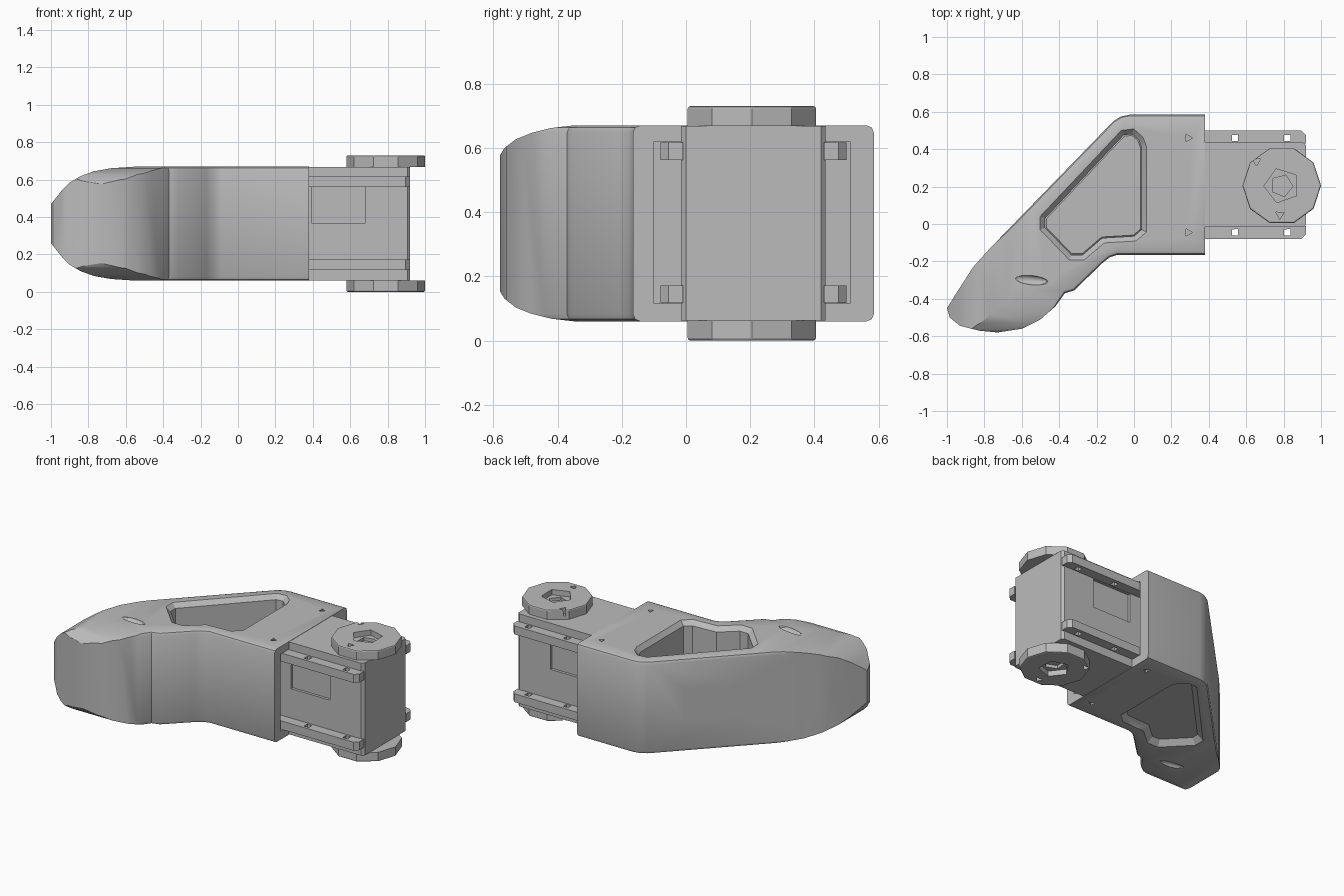
import bpy, bmesh, math
from mathutils import Matrix, Vector

cube = bpy.data.objects.get("Cube")
if cube:
    bpy.data.objects.remove(cube, do_unlink=True)

grey = bpy.data.materials.new("light_grey")
grey.use_nodes = True
COLOR = (0.5, 0.5, 0.5, 1)
grey.diffuse_color = COLOR
grey.node_tree.nodes["Principled BSDF"].inputs["Base Color"].default_value = COLOR

Z0, Z1, MID = 0.06, 0.67, 0.365


def finish(bm, name):
    bmesh.ops.recalc_face_normals(bm, faces=bm.faces)
    mesh = bpy.data.meshes.new(name)
    bm.to_mesh(mesh)
    bm.free()
    mesh.materials.append(grey)
    ob = bpy.data.objects.new(name, mesh)
    bpy.context.collection.objects.link(ob)
    return ob


def prism(name, pts, lo, hi, axis="z", bevel=0, keep=lambda e: True):
    """Extrude a 2D outline along an axis and chamfer its two rims."""
    place = {"z": lambda u, v, w: (u, v, w), "y": lambda u, v, w: (u, w, v),
             "x": lambda u, v, w: (w, u, v)}[axis]
    bm = bmesh.new()
    face = bm.faces.new([bm.verts.new(place(u, v, lo)) for u, v in pts])
    ext = bmesh.ops.extrude_face_region(bm, geom=[face])["geom"]
    shift = Vector(place(0, 0, hi - lo))
    bmesh.ops.translate(bm, verts=[v for v in ext if isinstance(v, bmesh.types.BMVert)], vec=shift)
    if bevel:
        bmesh.ops.recalc_face_normals(bm, faces=bm.faces)
        rims = [e for e in bm.edges
                if abs((e.verts[0].co - e.verts[1].co).dot(shift)) < 1e-6 and keep(e)]
        bmesh.ops.bevel(bm, geom=rims, offset=bevel, segments=2, profile=0.5, affect="EDGES")
    return finish(bm, name)


def box(name, lo, hi):
    return prism(name, [(lo[0], lo[1]), (hi[0], lo[1]), (hi[0], hi[1]), (lo[0], hi[1])], lo[2], hi[2])


def ring(cx, cy, r, n, turn=0.0):
    return [(cx + r * math.cos(turn + math.tau * i / n), cy + r * math.sin(turn + math.tau * i / n))
            for i in range(n)]


def boolean(ob, cutter, op="DIFFERENCE"):
    mod = ob.modifiers.new("cut", "BOOLEAN")
    mod.operation, mod.object, mod.solver = op, cutter, "EXACT"
    bpy.context.view_layer.objects.active = ob
    bpy.ops.object.modifier_apply(modifier=mod.name)
    bpy.data.objects.remove(cutter, do_unlink=True)


def smooth(ob, angle):
    bpy.ops.object.select_all(action="DESELECT")
    ob.select_set(True)
    bpy.context.view_layer.objects.active = ob
    bpy.ops.object.shade_smooth_by_angle(angle=math.radians(angle))


# Angled shell, extruded from its plan outline
outline = [(.38, .585), (-.02, .585), (-.07, .575), (-.11, .55), (-.77, -.13), (-.86, -.23),
           (-.95, -.37), (-1, -.45), (-.985, -.5), (-.93, -.545), (-.83, -.57), (-.73, -.58),
           (-.6, -.56), (-.5, -.51), (-.42, -.44), (-.37, -.37), (-.32, -.355), (-.17, -.21),
           (-.13, -.178), (-.09, -.165), (.38, -.165)]
shell = prism("shell", outline, Z0, Z1, bevel=.022,
              keep=lambda e: not all(v.co.x > .37 for v in e.verts))

# Toe rounding, seen from the front and from the side
toe_front = [(-1.01, .09), (-.98, .13), (-.94, .18), (-.9, .22), (-.84, .255), (-.77, .28),
             (-.68, .296), (-.53, .306)]
toe_side = [(-.59, .195), (-.565, .235), (-.53, .262), (-.48, .282), (-.42, .297), (-.34, .306)]
for half, axis in ((toe_front, "y"), (toe_side, "x")):
    half = half + [(1, .32)]
    loop = [(u, MID + h) for u, h in half] + [(u, MID - h) for u, h in reversed(half)]
    boolean(shell, prism("toe_rounding", loop, -1.3, 1.3, axis), "INTERSECT")

# Open window through the shell with chamfered rims
window = [(-.055, .475), (-.01, .48), (.025, .45), (.04, .41), (.04, -.03), (.0, -.065),
          (-.17, -.075), (-.275, -.165), (-.335, -.165), (-.475, -.02), (-.475, .03)]
boolean(shell, prism("window_cut", window, -.1, .9))
centre = Vector((-.14, .12))
for z, outer in ((Z1, .01), (Z0, -.01)):
    bm = bmesh.new()
    loops = []
    for grow, dz in ((-.006, -outer * 3.5), (.036, outer)):
        pts = []
        for i, p in enumerate(window):
            a, b, c = (Vector(window[(i + k) % len(window)]) for k in (-1, 0, 1))
            n1, n2 = (Vector((-(q - p0).y, (q - p0).x)).normalized() for p0, q in ((a, b), (b, c)))
            n = (n1 + n2).normalized()
            pts.append(bm.verts.new((*(b + n * grow / max(n.dot(n1), .6)), z + dz)))
        loops.append(pts)
        bm.faces.new(pts)
    for i in range(len(window)):
        j = (i + 1) % len(window)
        bm.faces.new((loops[0][i], loops[0][j], loops[1][j], loops[1][i]))
    boolean(shell, finish(bm, "window_chamfer"))

# Frame along the slanted back wall: u along the wall, v outward
along = Vector((-.66, -.68, 0)).normalized()
out = Vector((along.y, -along.x, 0)).normalized()
wall = Matrix((along, out, (0, 0, 1))).transposed().to_4x4()
wall.translation = (-.11, .55, 0)


def wall_cut(pts, depth):
    cutter = prism("wall_cut", pts, -depth, .1, "y")
    cutter.data.transform(wall)
    boolean(shell, cutter)


wall_cut([(.22, .26), (.55, .26), (.55, .47), (.22, .47)], .2)
for z in (.2, .53):
    wall_cut(ring(.85, z, .045, 5, .3), .07)
wall_cut(ring(1.09, MID, .04, 4, math.pi / 4), .09)

# Shallow finger scoops on both faces of the toe
for z in (Z0, Z1):
    bm = bmesh.new()
    bmesh.ops.create_uvsphere(bm, u_segments=16, v_segments=8, radius=1)
    bmesh.ops.transform(bm, verts=bm.verts, matrix=Matrix.Translation((-.55, -.3, z))
                        @ Matrix.Rotation(-.1, 4, "Z") @ Matrix.Diagonal((.09, .025, .02, 1)))
    boolean(shell, finish(bm, "scoop"))

# Pockets and screw holes where the motor slides into the shell
LOW, HIGH = -.015, .435
for y0, y1, hole_y in ((-.1, LOW, -.045), (HIGH, .51, .46)):
    boolean(shell, box("pocket_cut", (.2, y0, .115), (.5, y1, .62)))
    boolean(shell, prism("screw_cut", ring(.29, hole_y, .022, 3), -.1, .9))
smooth(shell, 28)

# Motor body with a shallow label recess on each side
motor = prism("motor_body", [(.1, LOW), (.905, LOW), (.92, 0), (.92, .42), (.905, HIGH), (.1, HIGH)],
              Z0 + .002, Z1 - .002)
for y in (LOW, HIGH):
    boolean(motor, box("label_cut", (.395, y - .018, MID), (.68, y + .018, .56)))

# Four mounting rails with holes
for side, inner, outer, hole_y in (("front", LOW + .005, -.08, -.045), ("back", HIGH - .005, .5, .46)):
    bend = .025 if outer > inner else -.025
    plan = [(.21, inner), (.92, inner), (.92, outer - bend), (.895, outer), (.21, outer)]
    for level, z in (("lower", .117), ("upper", .562)):
        rail = prism(side + "_" + level + "_rail", plan, z, z + .055)
        for x in (.54, .82):
            boolean(rail, prism("screw_cut", ring(x, hole_y, .024, 4, .8), z - .1, z + .2))

# Round horns above and below the motor
HX, HY = .79, .205
for name, lo, hi, face in (("lower_horn", 0, .062, 0), ("upper_horn", .668, .73, .73)):
    horn = prism(name, ring(HX, HY, .21, 10, .0), lo, hi, bevel=.008,
                 keep=lambda e: abs(e.verts[0].co.z - face) < .01)
    boolean(horn, prism("socket_cut", ring(HX, HY, .095, 5, .65), face - .035, face + .035))
    boolean(horn, prism("screw_cut", ring(HX, HY, .06, 5, 1.2), face - .055, face + .055))
    for x, y in ((.655, .335), (.78, .05)):
        boolean(horn, prism("pin_cut", ring(x, y, .025, 3, .5), face - .04, face + .04))
